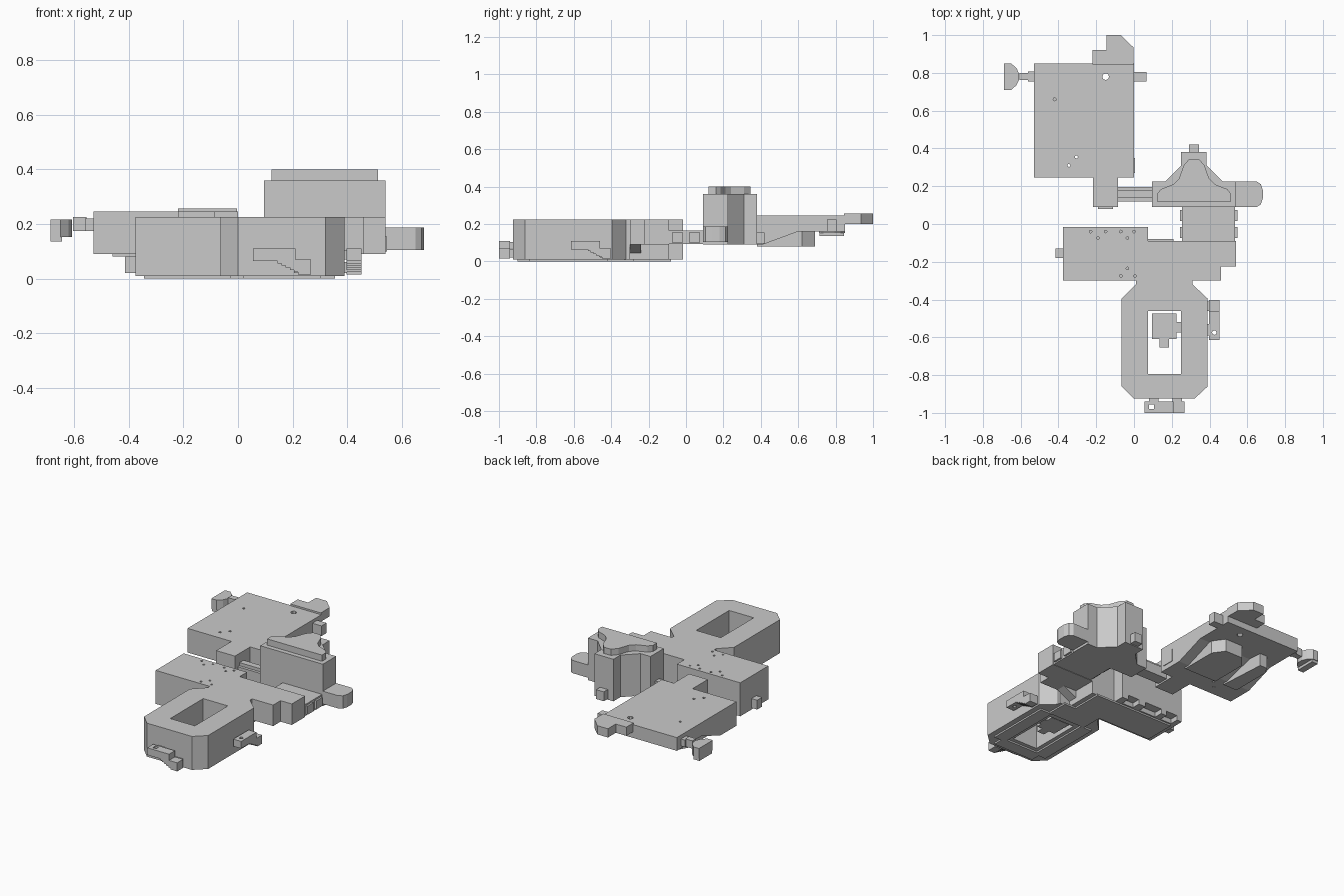
import bpy, bmesh, math

grey = bpy.data.materials.new("plain_grey")
grey.diffuse_color = (0.59, 0.59, 0.59, 1)


def to_object(bm, name):
    bmesh.ops.recalc_face_normals(bm, faces=bm.faces[:])
    mesh = bpy.data.meshes.new(name)
    bm.to_mesh(mesh)
    bm.free()
    mesh.materials.append(grey)
    ob = bpy.data.objects.new(name, mesh)
    bpy.context.collection.objects.link(ob)
    return ob


def add_prism(bm, pts, a, b, axis="z"):
    """Extrude a flat outline from a to b along an axis."""
    place = {"z": lambda p, t: (p[0], p[1], t),
             "y": lambda p, t: (p[0], t, p[1]),
             "x": lambda p, t: (t, p[0], p[1])}[axis]
    lo = [bm.verts.new(place(p, a)) for p in pts]
    hi = [bm.verts.new(place(p, b)) for p in pts]
    bm.faces.new(lo)
    bm.faces.new(hi)
    for i in range(len(pts)):
        j = (i + 1) % len(pts)
        bm.faces.new((lo[i], lo[j], hi[j], hi[i]))


def rect(x0, x1, y0, y1):
    return [(x0, y0), (x1, y0), (x1, y1), (x0, y1)]


def disc(x, y, r, n=8):
    return [(x + r * math.cos(2 * math.pi * i / n), y + r * math.sin(2 * math.pi * i / n)) for i in range(n)]


def prism(name, pts, a, b, axis="z"):
    bm = bmesh.new()
    add_prism(bm, pts, a, b, axis)
    return to_object(bm, name)


def boxes(name, items):
    bm = bmesh.new()
    for x0, x1, y0, y1, z0, z1 in items:
        add_prism(bm, rect(x0, x1, y0, y1), z0, z1)
    return to_object(bm, name)


def cut(ob, outlines):
    """Cut separate outlines (points, z0, z1) out of an object."""
    bm = bmesh.new()
    for pts, a, b in outlines:
        add_prism(bm, pts, a, b)
    cutter = to_object(bm, "cutter")
    cutter.hide_render = True
    mod = ob.modifiers.new("cut", "BOOLEAN")
    mod.object, mod.operation, mod.solver = cutter, "DIFFERENCE", "EXACT"
    bpy.context.view_layer.objects.active = ob
    bpy.ops.object.modifier_apply(modifier=mod.name)
    bpy.data.objects.remove(cutter)


def holes(spots, r, bottom=-.1):
    return [(disc(x, y, r), bottom, 0.5) for x, y in spots]


# Main hall joined to the loop-shaped room
hall = prism("hall_and_loop_room", [
    (-.375, -.015), (.075, -.015), (.075, -.09), (.24, -.09), (.24, -.3), (.31, -.3),
    (.31, -.32), (.39, -.395), (.39, -.86), (.32, -.925), (0, -.925), (-.065, -.86),
    (-.065, -.395), (.01, -.32), (.01, -.3), (-.375, -.3)], .01, .225)
cut(hall, [(rect(.075, .25, -.795, -.46), -.1, .5)])
cut(hall, [(rect(a, b, -.07, .05), -.1, .04) for a, b in ((-.34, -.26), (-.22, -.1), (-.05, .03))])
cut(hall, holes([(-.23, -.04), (-.15, -.04), (-.07, -.04), (0, -.04), (-.19, -.075), (-.035, -.075),
                 (-.035, -.235), (-.07, -.275), (.005, -.275)], .007, .19))

# Thin raised floor plates under hall and loop
boxes("floor_plates", [
    (-.345, .21, -.28, -.08, 0, .012), (.03, .29, -.42, -.28, 0, .012),
    (-.03, .05, -.84, -.42, 0, .012), (.275, .355, -.84, -.42, 0, .012),
    (.02, .305, -.9, -.82, 0, .012)])

# East wing with a small ramp underneath
prism("east_wing", [(.24, -.09), (.54, -.09), (.54, -.225), (.46, -.225),
                    (.46, -.3), (.24, -.3)], .09, .225)
prism("wing_ramp", [(.24, .045), (.24, .09), (.33, .09)], -.3, -.24, "y")

# Block standing in the loop opening
boxes("courtyard_block", [(.095, .225, -.61, -.475, .02, .1),
                          (.225, .248, -.575, -.52, .02, .1), (.135, .185, -.655, -.61, .02, .1)])

# Two stepped side passages, same profile
steps = [(0, .11), (.155, .11), (.155, .07), (.213, .07), (.213, .015), (.165, .015)]
for i in range(6):
    u = .165 - i * .015
    steps += [(u, .024 + i * .008), (u - .015, .024 + i * .008)]
steps += [(0, .064)]
front = prism("front_stair_passage", [(u + .055, z) for u, z in steps], -1, -.94, "y")
cut(front, [(rect(.08, .105, -.98, -.955), -.1, .5)])
side = prism("side_stair_passage", [(u - .615, z) for u, z in steps], .397, .453, "x")
cut(side, holes([(.425, -.575)], .012))
boxes("passage_links", [(.08, .13, -.945, -.92, .07, .105), (.205, .255, -.945, -.92, .02, .065),
                        (.385, .4, -.59, -.53, .07, .105), (.385, .4, -.46, -.41, .02, .06)])

# Small door stubs
boxes("door_stubs", [(-.415, -.37, -.18, -.13, .02, .08), (0, .065, .755, .805, .16, .225),
                     (.29, .345, .37, .42, .095, .155), (-.01, .004, .27, .35, .12, .2)])

# Bridge between wing and tower, with side panels
boxes("bridge", [(.255, .535, -.09, .09, .092, .165)])
boxes("bridge_panels", [(x, x + .022, y, y + .06, .1, .155)
                        for x in (.243, .525) for y in (-.075, .015)])

# Tower and its cap
prism("tower", [(.095, .09), (.095, .225), (.165, .225), (.25, .31), (.25, .38), (.385, .38),
                (.385, .31), (.47, .225), (.54, .225), (.54, .09)], .09, .36)
half = [(.195, .12), (.195, .16), (.175, .185), (.11, .21), (.08, .24), (.055, .31), (.025, .345)]
prism("tower_cap", [(.318 + x, y) for x, y in half] + [(.318 - x, y) for x, y in half[::-1]], .36, .4)

# Rounded east annex
prism("east_annex", [(.53, .09), (.65, .09), (.672, .105), (.682, .135), (.682, .18),
                     (.672, .21), (.65, .225), (.53, .225)], .105, .187)

# Corridor from tower to the large room
boxes("corridor", [(-.09, .1, .12, .195, .1, .165), (-.09, .1, .138, .178, .165, .185)])

# Large room with a rising underside
room = prism("large_room", [(.245, .245), (.85, .245), (.85, .16), (.6, .16), (.41, .09), (.245, .09)],
             -.53, 0, "x")
cut(room, holes([(-.15, .78)], .018) + holes([(-.42, .66), (-.345, .31), (-.305, .355)], .008))
boxes("room_tail", [(-.218, -.085, .09, .245, .09, .245), (-.19, -.11, .08, .09, .1, .165)])

# Sunken bays below the large room
prism("wide_bay", [(-.3, .38), (-.3, .62), (-.24, .69), (-.12, .69), (-.07, .62), (-.07, .38)], .08, .17)
prism("narrow_bay", [(-.46, .38), (-.46, .64), (-.43, .69), (-.38, .69), (-.36, .38)], .08, .17)

# Back room
prism("back_room", [(-.22, .845), (-.22, .92), (-.145, .92), (-.145, 1), (-.07, 1),
                    (-.003, .935), (-.003, .845)], .2, .256)

# West neck and fan-shaped end room
boxes("west_neck", [(-.605, -.555, .762, .8, .175, .225), (-.56, -.525, .755, .808, .175, .22)])
prism("fan_room", [(-.687, .71), (-.687, .85), (-.65, .85), (-.622, .825), (-.608, .795),
                   (-.608, .765), (-.622, .735), (-.65, .71)], .152, .217)
boxes("fan_room_base", [(-.687, -.645, .715, .845, .135, .155)])
